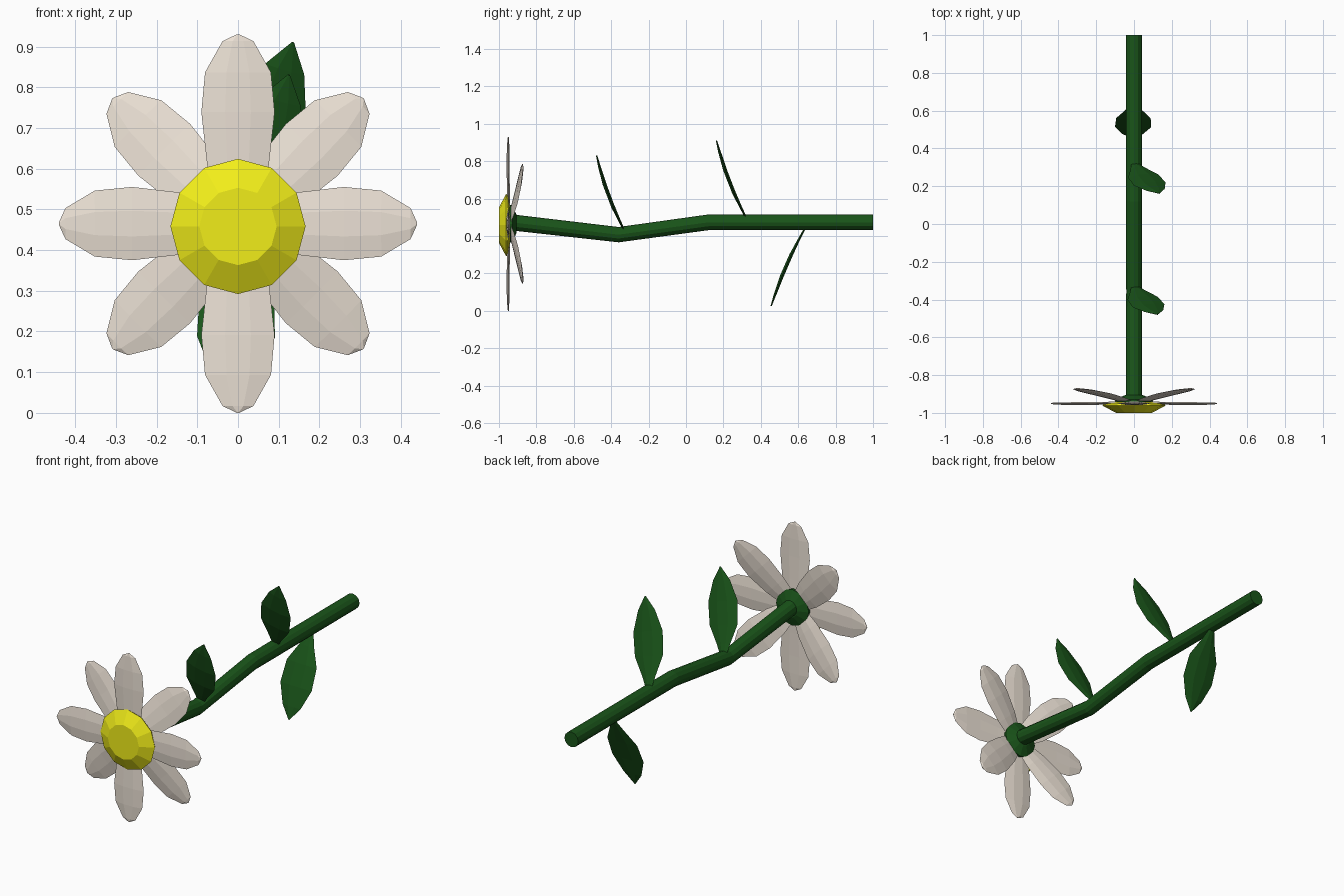
import bpy, bmesh, math
from mathutils import Vector

if "Cube" in bpy.data.objects:
    bpy.data.objects.remove(bpy.data.objects["Cube"])


def material(name, rgb):
    m = bpy.data.materials.new(name)
    m.diffuse_color = (*rgb, 1)
    m.use_nodes = True
    m.node_tree.nodes["Principled BSDF"].inputs["Base Color"].default_value = m.diffuse_color
    return m


WHITE = material("petal_white", (0.84, 0.76, 0.67))
YELLOW = material("centre_yellow", (0.88, 0.85, 0.01))
GREEN = material("leaf_green", (0.01, 0.09, 0.01))


def loft(name, rings, mat):
    """Skin a list of equal-length point rings and cap both ends."""
    bm = bmesh.new()
    vs = [[bm.verts.new(p) for p in r] for r in rings]
    n = len(vs[0])
    for a, b in zip(vs, vs[1:]):
        for i in range(n):
            j = (i + 1) % n
            bm.faces.new((a[i], a[j], b[j], b[i]))
    bm.faces.new(vs[0])
    bm.faces.new(vs[-1])
    bmesh.ops.recalc_face_normals(bm, faces=bm.faces)
    me = bpy.data.meshes.new(name)
    bm.to_mesh(me)
    bm.free()
    me.materials.append(mat)
    ob = bpy.data.objects.new(name, me)
    bpy.context.collection.objects.link(ob)
    return ob


def tube(name, stations, mat, sides=12):
    """Stations are (y, z, radius); circles lie across the y axis."""
    angles = [math.tau * i / sides for i in range(sides)]
    loft(name, [[(r * math.cos(a), y, z + r * math.sin(a)) for a in angles]
                for y, z, r in stations], mat)


def blade(name, base, tip, across, rows, bend, thick, mat):
    """Thin petal or leaf. Rows are (position along, half width)."""
    base, tip = Vector(base), Vector(tip)
    d = (tip - base).normalized()
    w = Vector(across)
    w = (w - d * w.dot(d)).normalized()
    n = d.cross(w)
    if n.y > 0:
        n = -n
    section = [(-1, 0), (-.35, 1), (.35, 1), (1, 0), (.35, -1), (-.35, -1)]
    widest = max(h for _, h in rows)
    rings = []
    for t, h in rows:
        c = base.lerp(tip, t) + n * bend * math.sin(math.pi * t)
        rings.append([c + w * h * u + n * thick * v * (0.3 + 0.7 * h / widest)
                      for u, v in section])
    loft(name, rings, mat)


CZ = 0.465

# Petals: four upright to the axis, four diagonal ones swept back
PETAL = [(0, .05), (.25, .076), (.55, .09), (.78, .081), (.96, .038), (1, .003)]
for i in range(8):
    a = math.radians(45 * i)
    c, s = math.cos(a), math.sin(a)
    if i % 2:
        length, y0, y1, bend = 0.435, -0.943, -0.872, -0.006
    else:
        length, y0, y1, bend = (0.44 if i % 4 == 0 else 0.465), -0.944, -0.95, 0.004
    blade(f"petal_{i + 1}", (.04 * c, y0, CZ + .04 * s),
          (length * c, y1, CZ + length * s), (-s, 0, c),
          PETAL, bend, 0.008, WHITE)

# Flower centre
tube("flower_centre", [(-1, .458, .095), (-.962, .458, .166),
                       (-.952, .458, .16), (-.94, .458, .09)], YELLOW)

# Green cup behind the petals
tube("calyx", [(-.945, CZ, .1), (-.928, CZ, .1), (-.905, CZ, .045)], GREEN)

# Bent stem
tube("stem", [(-.935, .473, .043), (-.36, .407, .041), (.12, .473, .042),
              (1, .473, .042)], GREEN)

# Leaves
LEAF = [(0, .015), (.15, .04), (.36, .083), (.62, .087), (.85, .05), (1, .003)]
for name, base, tip, bend in [
        ("upper_leaf_front", (0, -.325, .42), (.125, -.478, .83), .015),
        ("upper_leaf_back", (0, .325, .49), (.135, .163, .91), .015),
        ("lower_leaf", (0, .635, .44), (-.008, .455, .025), .012)]:
    blade(name, base, tip, (1, 0, 0),
          [(t, h * (1.1 if name == "lower_leaf" else 1)) for t, h in LEAF],
          bend, 0.01, GREEN)
